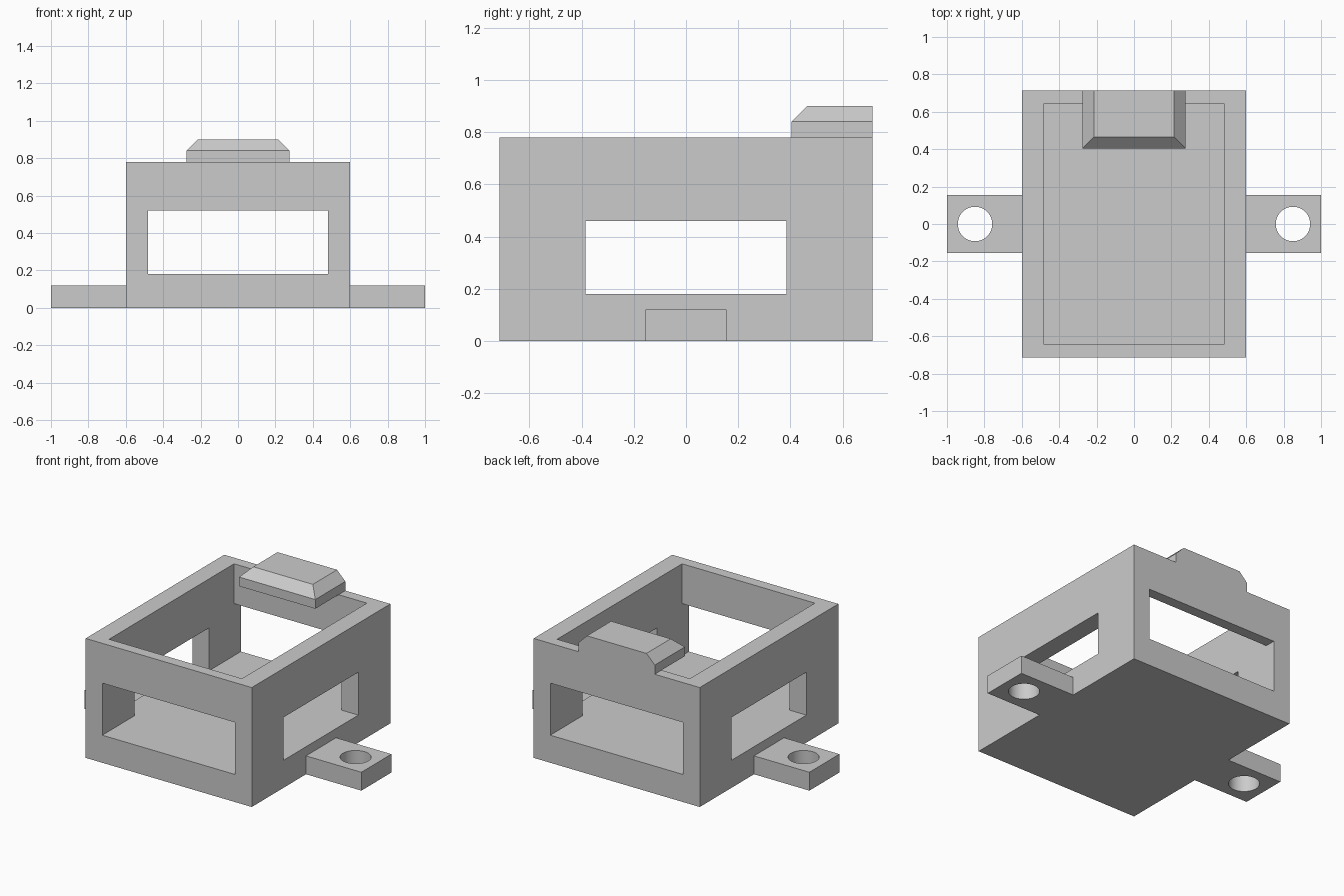
import bpy
import bmesh
from mathutils import Matrix, Vector

old = bpy.data.objects.get("Cube")
if old:
    bpy.data.objects.remove(old, do_unlink=True)

grey = bpy.data.materials.new("light grey")
grey.use_nodes = True
colour = (0.6, 0.6, 0.6, 1)
grey.diffuse_color = colour
grey.node_tree.nodes["Principled BSDF"].inputs["Base Color"].default_value = colour


def add_object(name, bm):
    mesh = bpy.data.meshes.new(name)
    bm.to_mesh(mesh)
    bm.free()
    mesh.materials.append(grey)
    obj = bpy.data.objects.new(name, mesh)
    bpy.context.scene.collection.objects.link(obj)
    return obj


def box(name, low, high):
    """Box between two opposite corners."""
    low, high = Vector(low), Vector(high)
    bm = bmesh.new()
    bmesh.ops.create_cube(bm, size=1, matrix=Matrix.Translation((low + high) / 2)
                          @ Matrix.Diagonal((*(high - low), 1)))
    return add_object(name, bm)


def cut(target, cutter):
    """Subtract the cutter, bake the result and discard the cutter."""
    mod = target.modifiers.new("cut", 'BOOLEAN')
    mod.operation = 'DIFFERENCE'
    mod.solver = 'EXACT'
    mod.object = cutter
    cutter.hide_render = True
    bpy.context.view_layer.update()
    graph = bpy.context.evaluated_depsgraph_get()
    mesh = bpy.data.meshes.new_from_object(target.evaluated_get(graph))
    target.modifiers.clear()
    target.data = mesh
    bpy.data.objects.remove(cutter, do_unlink=True)


W, D, H = 0.6, 0.715, 0.78        # outer half width, half depth, height
IW, ID, FLOOR = 0.48, 0.645, 0.18  # cavity half width, half depth, floor level

# Open-topped housing with windows running through opposite walls
housing = box("housing", (-W, -D, 0), (W, D, H))
cut(housing, box("cavity", (-IW, -ID, FLOOR), (IW, ID, 1)))
cut(housing, box("long_window", (-IW, -1, FLOOR), (IW, 1, 0.52)))
cut(housing, box("side_window", (-1, -0.385, FLOOR), (1, 0.385, 0.46)))

# Mounting tabs with round screw holes
for name, side in (("left", 1), ("right", -1)):
    inner, outer = sorted((side * W, side))
    tab = box(name + "_mounting_tab", (inner, -0.155, 0), (outer, 0.155, 0.12))
    bm = bmesh.new()
    bmesh.ops.create_cone(bm, cap_ends=True, segments=48, radius1=0.092,
                          radius2=0.092, depth=1,
                          matrix=Matrix.Translation((side * 0.85, 0, 0)))
    cut(tab, add_object("screw_hole", bm))
    bpy.ops.object.select_all(action='DESELECT')
    tab.select_set(True)
    bpy.context.view_layer.objects.active = tab
    bpy.ops.object.shade_smooth_by_angle()

# Retaining ledge on the back wall, chamfered on the front and both sides
bm = bmesh.new()
rings = []
for half, front, z in ((0.275, 0.405, H), (0.275, 0.405, 0.84), (0.215, 0.465, 0.9)):
    rings.append([bm.verts.new(p) for p in
                  ((-half, front, z), (half, front, z), (half, D, z), (-half, D, z))])
bm.faces.new(rings[0][::-1])
bm.faces.new(rings[-1])
for a, b in zip(rings, rings[1:]):
    for i in range(4):
        j = (i + 1) % 4
        bm.faces.new((a[i], a[j], b[j], b[i]))
add_object("retaining_ledge", bm)
